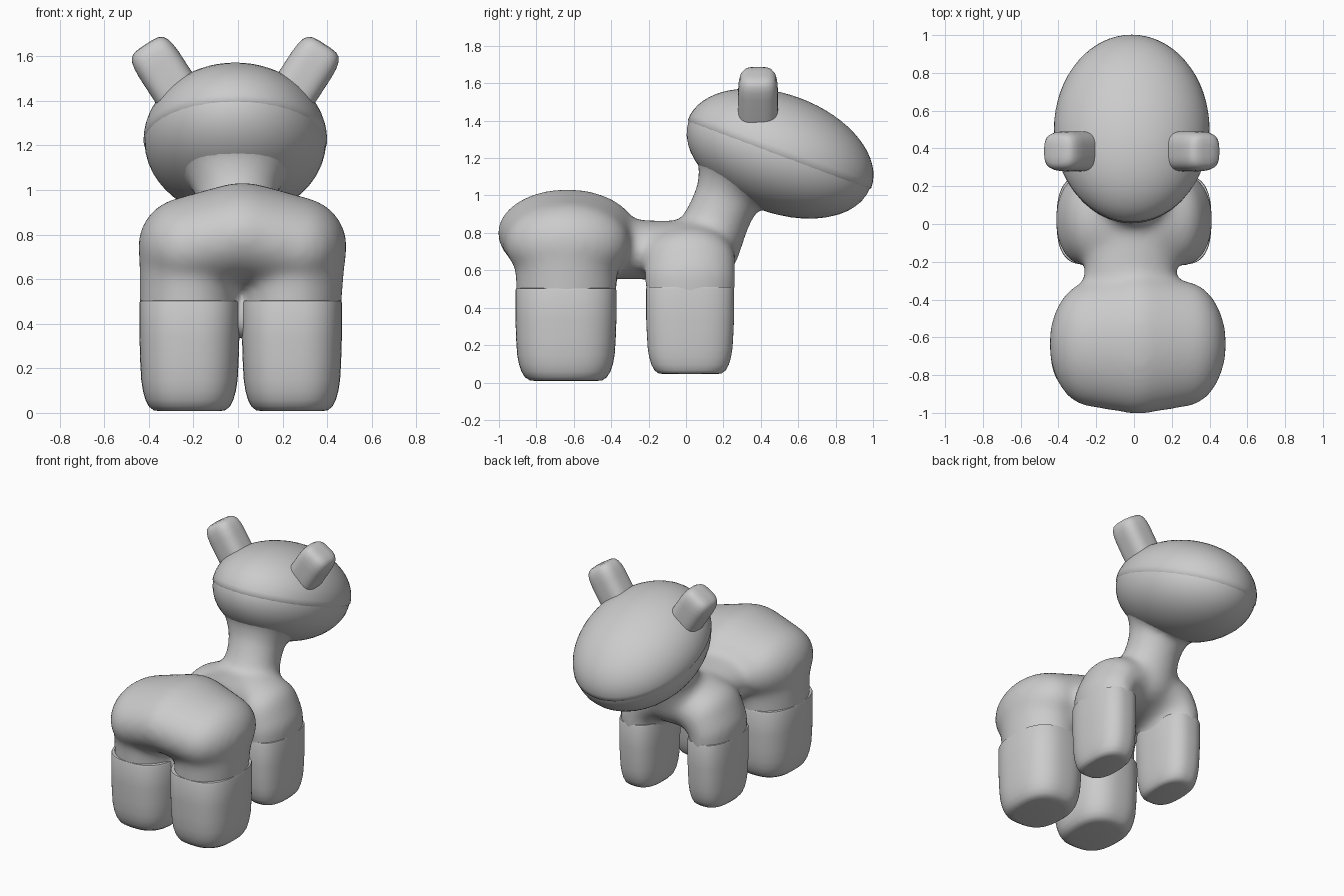
import bpy, bmesh, math
from mathutils import Matrix, Vector

if "Cube" in bpy.data.objects:
    bpy.data.objects.remove(bpy.data.objects["Cube"])


def finish(name, bm):
    me = bpy.data.meshes.new(name)
    bmesh.ops.recalc_face_normals(bm, faces=bm.faces)
    for f in bm.faces:
        f.smooth = True
    bm.to_mesh(me)
    bm.free()
    ob = bpy.data.objects.new(name, me)
    bpy.context.collection.objects.link(ob)
    return ob


def blob(bm, c, r, tilt=0.0):
    m = Matrix.Translation(c) @ Matrix.Rotation(tilt, 4, 'X') @ Matrix.Diagonal((*r, 1))
    bmesh.ops.create_icosphere(bm, subdivisions=4, radius=1, matrix=m)


def sweep(bm, keys, steps=5):
    """Ellipsoids interpolated along (centre, radii) keys."""
    for (c0, r0), (c1, r1) in zip(keys, keys[1:]):
        for i in range(steps + 1):
            t = i / steps
            blob(bm, Vector(c0).lerp(Vector(c1), t), Vector(r0).lerp(Vector(r1), t))


def pillar(name, rings, rx, ry, matrix, n=2.6, seg=64):
    """Capped column with a squarish round section; rings are (scale, height)."""
    bm = bmesh.new()
    loops = []
    for s, z in rings:
        loop = []
        for i in range(seg):
            a = math.tau * i / seg
            c, d = math.cos(a), math.sin(a)
            x = math.copysign(abs(c) ** (2 / n), c) * rx * s
            y = math.copysign(abs(d) ** (2 / n), d) * ry * s
            loop.append(bm.verts.new(matrix @ Vector((x, y, z))))
        loops.append(loop)
    for a, b in zip(loops, loops[1:]):
        for i in range(seg):
            j = (i + 1) % seg
            bm.faces.new((a[i], a[j], b[j], b[i]))
    bm.faces.new(loops[0])
    bm.faces.new(loops[-1])
    ob = finish(name, bm)
    bpy.context.view_layer.objects.active = ob
    ob.select_set(True)
    bpy.ops.object.shade_smooth_by_angle(angle=math.radians(50))
    ob.select_set(False)


HEAD, HEAD_R, TILT = Vector((-0.012, 0.5, 1.222)), Vector((0.412, 0.523, 0.318)), math.radians(-20.5)

# Blended body: hindquarters, bridge, front arch and neck
bm = bmesh.new()
for s in (-1, 1):
    sweep(bm, [((0.02, -0.635, 0.80), (0.26, 0.375, 0.235)),
               ((0.02 + s * 0.245, -0.635, 0.745), (0.225, 0.335, 0.225))])
    sweep(bm, [((0.02 + s * 0.237, -0.64, 0.72), (0.227, 0.28, 0.2)),
               ((0.008 + s * 0.23, -0.64, 0.4), (0.222, 0.268, 0.2))])
    sweep(bm, [((s * 0.265, 0.022, 0.36), (0.14, 0.232, 0.16)),
               ((s * 0.267, 0.022, 0.56), (0.15, 0.245, 0.17)),
               ((s * 0.22, 0.022, 0.65), (0.16, 0.245, 0.18)),
               ((s * 0.11, 0.022, 0.69), (0.17, 0.24, 0.175)),
               ((0, 0.022, 0.70), (0.17, 0.235, 0.17))])
sweep(bm, [((-0.01, -0.55, 0.72), (0.27, 0.2, 0.17)),
           ((-0.02, -0.25, 0.71), (0.245, 0.16, 0.16)),
           ((0, 0.0, 0.70), (0.24, 0.2, 0.165))])
sweep(bm, [((0, 0.1, 0.72), (0.2, 0.19, 0.18)),
           ((0, 0.18, 0.9), (0.175, 0.17, 0.17)),
           ((-0.01, 0.24, 1.03), (0.19, 0.18, 0.17)),
           ((-0.012, 0.32, 1.18), (0.27, 0.25, 0.2))])
blob(bm, HEAD, HEAD_R * 0.97, TILT)
body = finish("body", bm)
rem = body.modifiers.new("fuse", 'REMESH')
rem.mode = 'VOXEL'
rem.voxel_size = 0.02
rem.use_smooth_shade = True
smo = body.modifiers.new("soften", 'SMOOTH')
smo.factor = 0.5
smo.iterations = 30

# Head: lower half slightly inset under the upper dome
bm = bmesh.new()
blob(bm, HEAD, HEAD_R * 0.99, TILT)
finish("head_lower", bm)
bm = bmesh.new()
bmesh.ops.create_uvsphere(bm, u_segments=64, v_segments=32, radius=1)
bmesh.ops.delete(bm, geom=[v for v in bm.verts if v.co.z < -0.01], context='VERTS')
rim = bmesh.ops.extrude_edge_only(bm, edges=[e for e in bm.edges if e.is_boundary])["geom"]
for v in [g for g in rim if isinstance(g, bmesh.types.BMVert)]:
    v.co = Vector((v.co.x * 0.97, v.co.y * 0.97, -0.05))
bmesh.ops.transform(bm, verts=bm.verts, matrix=Matrix.Translation(HEAD)
                    @ Matrix.Rotation(TILT, 4, 'X') @ Matrix.Diagonal((*HEAD_R, 1)))
finish("head_upper", bm)

# Legs
foot = [(0.6, 0.0), (0.72, 0.004), (0.81, 0.02), (0.88, 0.05), (0.93, 0.09), (0.965, 0.14), (0.985, 0.22)]
for s, side in ((-1, "left"), (1, "right")):
    pillar("back_leg_" + side, foot + [(1.0, 0.33), (1.0, 0.485), (0.985, 0.495), (0.9, 0.497)],
           0.224, 0.27, Matrix.Translation((0.012 + s * 0.23, -0.642, 0.008)))
    pillar("front_leg_" + side, foot + [(1.0, 0.30), (1.0, 0.455), (0.985, 0.465), (0.9, 0.467)],
           0.145, 0.235, Matrix.Translation((s * 0.265, 0.022, 0.045)))

# Ears
ear = [(1.02, -0.12), (1.0, 0.0), (1.0, 0.17), (0.97, 0.215), (0.9, 0.245), (0.78, 0.265), (0.6, 0.275), (0.3, 0.279)]
for s, side in ((-1, "left"), (1, "right")):
    pillar("ear_" + side, ear, 0.106, 0.106,
           Matrix.Translation((-0.012 + s * 0.25, 0.385, 1.42)) @ Matrix.Rotation(s * math.radians(33), 4, 'Y'), n=3)
